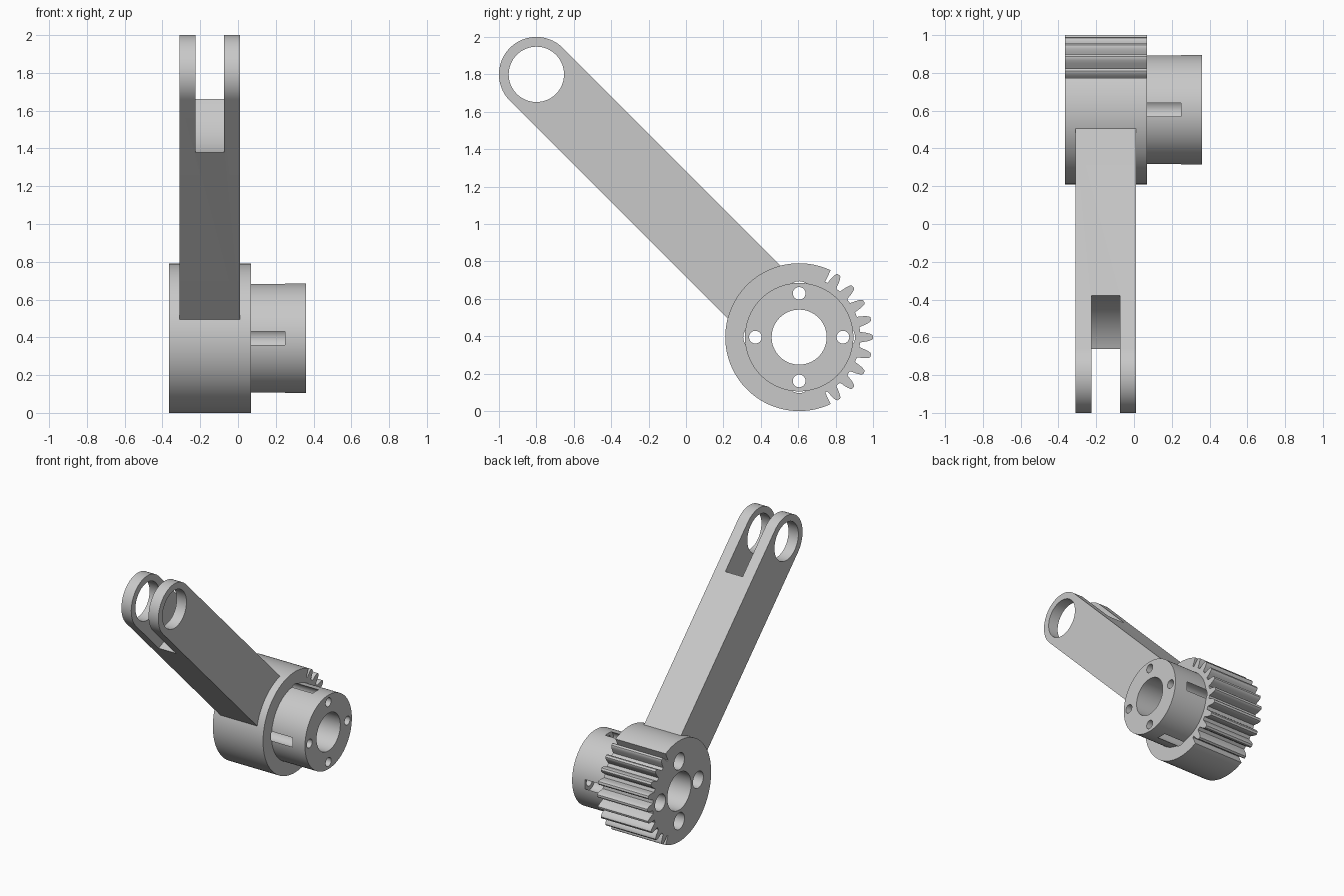
import bpy, bmesh
from math import cos, sin, pi, radians

cube = bpy.data.objects.get("Cube")
if cube:
    bpy.data.objects.remove(cube, do_unlink=True)

HUB = (0.605, 0.395)      # hub axis (y, z)
PIN = (-0.8, 1.8)         # fork pin axis (y, z)
R_HUB, R_ROOT, R_ARM = 0.395, 0.327, 0.2

grey = bpy.data.materials.new("plain grey")
grey.use_nodes = True
colour = (0.58, 0.58, 0.58, 1)
grey.diffuse_color = colour
grey.node_tree.nodes["Principled BSDF"].inputs["Base Color"].default_value = colour


def polar(centre, r, deg):
    a = radians(deg)
    return centre[0] + r * cos(a), centre[1] + r * sin(a)


def arc(centre, r, start, end, steps):
    return [polar(centre, r, start + (end - start) * i / steps) for i in range(steps + 1)]


def prism(name, outline, x0, x1):
    """Extrude a (y, z) outline along x."""
    bm = bmesh.new()
    face = bm.faces.new([bm.verts.new((x0, y, z)) for y, z in outline])
    out = bmesh.ops.extrude_face_region(bm, geom=[face])
    moved = [v for v in out["geom"] if isinstance(v, bmesh.types.BMVert)]
    bmesh.ops.translate(bm, verts=moved, vec=(x1 - x0, 0, 0))
    bmesh.ops.recalc_face_normals(bm, faces=bm.faces)
    mesh = bpy.data.meshes.new(name)
    bm.to_mesh(mesh)
    bm.free()
    mesh.materials.append(grey)
    obj = bpy.data.objects.new(name, mesh)
    bpy.context.collection.objects.link(obj)
    return obj


def rod(name, centre, r, x0, x1, steps=64):
    return prism(name, arc(centre, r, 0, 360, steps)[:-1], x0, x1)


def combine(target, tool, operation):
    """Apply a boolean and discard the tool."""
    mod = target.modifiers.new(operation, "BOOLEAN")
    mod.operation, mod.solver, mod.object = operation, "EXACT", tool
    bpy.context.view_layer.objects.active = target
    bpy.ops.object.modifier_apply(modifier=mod.name)
    bpy.data.objects.remove(tool, do_unlink=True)


# Arm: rounded end, running down at 45 degrees into the hub
outline = arc(PIN, R_ARM, 45, 225, 48)
outline += [polar(HUB, R_ARM, 225), polar(HUB, R_ARM, 45)]
arm = prism("arm", outline, -0.31, 0.01)

# Fork gap with a curved floor, then the pin hole through both prongs
combine(arm, rod("fork_gap", PIN, 0.443, -0.225, -0.075, 128), "DIFFERENCE")
combine(arm, rod("pin_hole", PIN, 0.148, -0.6, 0.3), "DIFFERENCE")

# Hub: plain round on one side, gear teeth on the other
PITCH = 360 / 25
EDGE = PITCH * 4.5
flank = [(R_ROOT, 5.0), (0.342, 4.3), (0.36, 3.7), (0.377, 2.9), (0.39, 2.0), (R_HUB, 1.2)]
outline = arc(HUB, R_HUB, EDGE, 360 - EDGE, 110) + [polar(HUB, R_ROOT, -EDGE)]
for k in range(-4, 5):
    outline += [polar(HUB, r, k * PITCH - a) for r, a in flank]
    outline += [polar(HUB, r, k * PITCH + a) for r, a in reversed(flank)]
outline.append(polar(HUB, R_ROOT, EDGE))
crank = prism("geared_crank", outline, -0.365, 0.07)

# Boss on the side of the hub
combine(crank, rod("boss", HUB, 0.29, 0.0, 0.36, 128), "UNION")
combine(crank, arm, "UNION")

# Centre bore, four screw holes and their deep counterbores that break through the boss wall
combine(crank, rod("bore", HUB, 0.147, -0.6, 0.6), "DIFFERENCE")
for k in range(4):
    spot = polar(HUB, 0.234, 90 * k)
    combine(crank, rod("counterbore", spot, 0.065, -0.6, 0.25, 48), "DIFFERENCE")
    combine(crank, rod("screw_hole", spot, 0.034, 0.1, 0.6, 32), "DIFFERENCE")

bpy.ops.object.select_all(action="DESELECT")
crank.select_set(True)
bpy.context.view_layer.objects.active = crank
bpy.ops.object.shade_smooth_by_angle(angle=radians(25))
